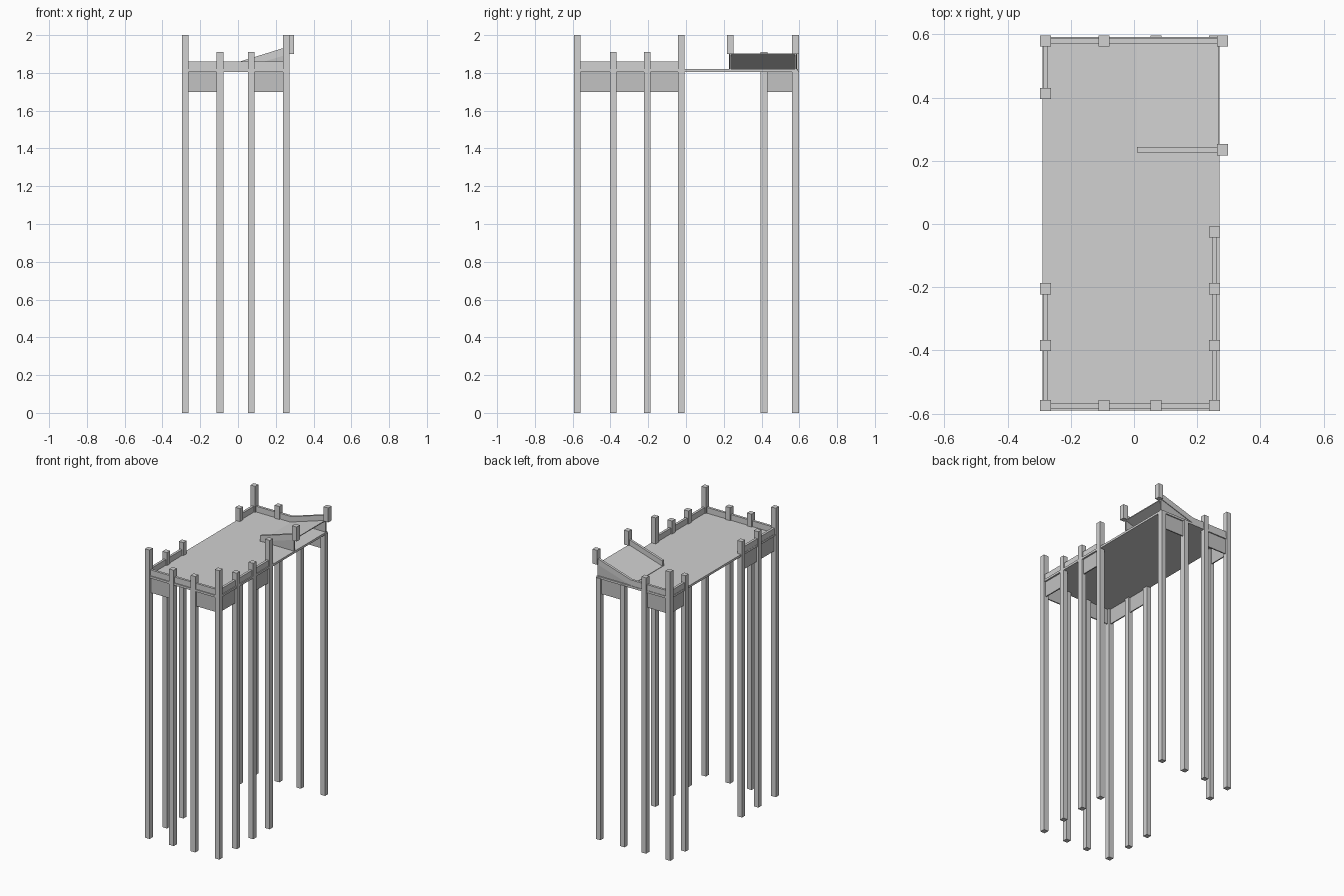
import bpy

cube = bpy.data.objects.get("Cube")
if cube:
    bpy.data.objects.remove(cube, do_unlink=True)


def make_material(name, value):
    mat = bpy.data.materials.new(name)
    mat.use_nodes = True
    colour = (value, value, value, 1)
    mat.diffuse_color = colour
    mat.node_tree.nodes["Principled BSDF"].inputs["Base Color"].default_value = colour
    return mat


light_grey = make_material("light grey", 0.64)
panel_grey = make_material("panel grey", 0.54)


def prism(name, profile, y0, y1, mat):
    """Extrude an x-z outline from y0 to y1."""
    n = len(profile)
    verts = [(x, y, z) for y in (y0, y1) for x, z in profile]
    faces = [tuple(range(n)), tuple(reversed(range(n, 2 * n)))]
    faces += [(i, i + n, (i + 1) % n + n, (i + 1) % n) for i in range(n)]
    mesh = bpy.data.meshes.new(name)
    mesh.from_pydata(verts, [], faces)
    mesh.materials.append(mat)
    obj = bpy.data.objects.new(name, mesh)
    bpy.context.collection.objects.link(obj)
    return obj


def box(name, x0, x1, y0, y1, z0, z1, mat=light_grey):
    return prism(name, [(x0, z0), (x1, z0), (x1, z1), (x0, z1)], y0, y1, mat)


def post(name, x, y, z0, z1):
    h = POST / 2
    box(name, x - h, x + h, y - h, y + h, z0, z1)


def span(name, a, b, width, z0, z1, mat=light_grey):
    """Straight board between two plan points, along x or y."""
    h = width / 2
    (xa, ya), (xb, yb) = a, b
    dx, dy = (0, h) if ya == yb else (h, 0)
    box(name, min(xa, xb) - dx, max(xa, xb) + dx,
        min(ya, yb) - dy, max(ya, yb) + dy, z0, z1, mat)


POST, RAIL, BOARD = 0.035, 0.017, 0.008
LEFT, MID_A, MID_B, RIGHT = -0.28, -0.095, 0.07, 0.255
FRONT, ROW_A, ROW_B, ROW_C, ROW_D, BACK = -0.575, -0.385, -0.205, -0.025, 0.413, 0.58
DECK0, DECK1 = 1.805, 1.82
RAIL_TOP, SHORT, TALL = 1.86, 1.91, 2.0
SKIRT = 1.70
RAMP_X, RAMP_END, RISE = 0.01, 0.268, 0.08

# Deck
box("deck", -0.29, 0.27, -0.59, 0.592, DECK0, DECK1)

# Posts standing on the ground
for x, y in [(LEFT, FRONT), (RIGHT, FRONT), (RIGHT, ROW_C), (LEFT, BACK)]:
    post("tall_post", x, y, 0, TALL)
for x, y in [(MID_A, FRONT), (MID_B, FRONT), (LEFT, ROW_A), (LEFT, ROW_B),
             (RIGHT, ROW_A), (RIGHT, ROW_B), (LEFT, ROW_D), (MID_A, BACK)]:
    post("short_post", x, y, 0, SHORT)
for x in (MID_B, RIGHT):
    post("support_post", x, BACK, 0, DECK0 + 0.005)

# Low rails along the deck edges
for a, b in [((LEFT, FRONT), (RIGHT, FRONT)), ((LEFT, FRONT), (LEFT, ROW_B)),
             ((RIGHT, FRONT), (RIGHT, ROW_C)), ((LEFT, ROW_D), (LEFT, BACK)),
             ((LEFT, BACK), (RAMP_X, BACK))]:
    span("rail", a, b, RAIL, DECK1, RAIL_TOP)

# Skirt boards between neighbouring posts
for a, b in [((LEFT, FRONT), (MID_A, FRONT)), ((MID_B, FRONT), (RIGHT, FRONT)),
             ((LEFT, BACK), (MID_A, BACK)), ((MID_B, BACK), (RIGHT, BACK)),
             ((RIGHT, FRONT), (RIGHT, ROW_A)), ((RIGHT, ROW_B), (RIGHT, ROW_C)),
             ((LEFT, FRONT), (LEFT, ROW_A)), ((LEFT, ROW_A), (LEFT, ROW_B)),
             ((LEFT, ROW_D), (LEFT, BACK))]:
    span("skirt_board", a, b, BOARD, SKIRT, DECK0, panel_grey)

# Ramp rising to the side, with sloped rails, wedge sides and end posts
RAMP_Y = 0.235
top = DECK1 + RISE
prism("ramp_panel", [(RAMP_X, DECK1 - 0.003), (RAMP_END, top - 0.003),
                     (RAMP_END, top + 0.003), (RAMP_X, DECK1 + 0.003)],
      RAMP_Y, BACK, light_grey)
for y in (RAMP_Y, BACK):
    prism("ramp_rail", [(RAMP_X, DECK1), (RAMP_END, top),
                        (RAMP_END, top + 0.04), (RAMP_X, RAIL_TOP)],
          y - RAIL / 2, y + RAIL / 2, light_grey)
    prism("ramp_side", [(RAMP_X, DECK1), (RAMP_END, DECK1), (RAMP_END, top)],
          y - BOARD / 2, y + BOARD / 2, panel_grey)
    post("ramp_post", 0.28, y, top, TALL)
